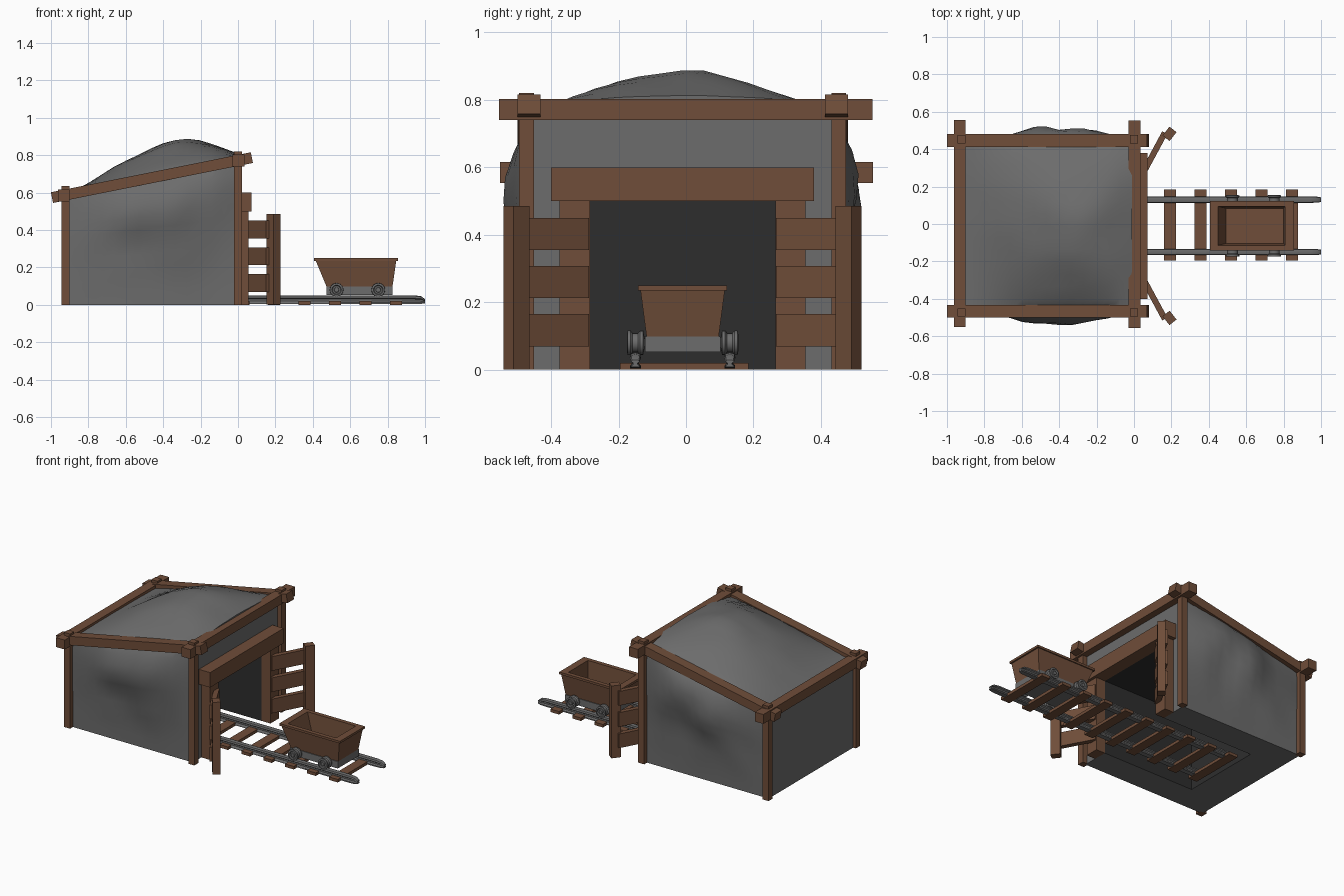
import bpy, bmesh, math
from mathutils import Vector, Matrix, noise

if "Cube" in bpy.data.objects:
    bpy.data.objects.remove(bpy.data.objects["Cube"])

CY = -0.01  # centre line of the mine in y


def material(name, rgb):
    m = bpy.data.materials.new(name)
    m.diffuse_color = (*rgb, 1)
    m.use_nodes = True
    m.node_tree.nodes["Principled BSDF"].inputs["Base Color"].default_value = m.diffuse_color
    return m


WOOD = material("wood", (0.16, 0.075, 0.041))
ROCK = material("rock", (0.15, 0.15, 0.15))
DARK = material("dark", (0.027, 0.027, 0.027))


def finish(name, bm, mats, smooth=None):
    me = bpy.data.meshes.new(name)
    bm.to_mesh(me)
    bm.free()
    for m in mats:
        me.materials.append(m)
    ob = bpy.data.objects.new(name, me)
    bpy.context.collection.objects.link(ob)
    if smooth:
        bpy.ops.object.select_all(action='DESELECT')
        ob.select_set(True)
        bpy.context.view_layer.objects.active = ob
        bpy.ops.object.shade_smooth_by_angle(angle=math.radians(smooth))
    return ob


def box(name, centre, size, rot=None, mat=WOOD):
    bm = bmesh.new()
    r = rot if rot else Matrix()
    bmesh.ops.create_cube(bm, size=1, matrix=Matrix.Translation(centre) @ r @ Matrix.Diagonal((*size, 1)))
    return finish(name, bm, [mat])


def span(name, x, y, z, mat=WOOD):
    c = [(a[0] + a[1]) / 2 for a in (x, y, z)]
    return box(name, c, [a[1] - a[0] for a in (x, y, z)], None, mat)


def patch(bm, f, nu, nv, out, mi=0):
    """Grid surface f(u, v), turned to face the direction out."""
    g = [[bm.verts.new(f(i / nu, j / nv)) for j in range(nv + 1)] for i in range(nu + 1)]
    faces = [bm.faces.new((g[i][j], g[i + 1][j], g[i + 1][j + 1], g[i][j + 1]))
             for i in range(nu) for j in range(nv)]
    total = Vector()
    for fc in faces:
        fc.normal_update()
        total += fc.normal * fc.calc_area()
        fc.material_index = mi
    if total.dot(Vector(out)) < 0:
        for fc in faces:
            fc.normal_flip()


# Rock hill with a tunnel
X0, X1, W = -0.925, -0.01, 0.455
TY0, TY1, TX, TZ = -0.285, 0.265, -0.69, 0.5


def lerp(a, b, t):
    return a + (b - a) * t


def lump(x, y, z):
    return noise.noise(Vector((x * 5, y * 5, z * 5)))


def roof_z(t, s):
    x, y = lerp(X0, X1, t), lerp(-1, 1, s)
    bump = math.sin(math.pi * 0.93 * t ** 1.3) * (1 - y * y)
    return 0.59 + 0.205 * (x - X0) + bump * (0.165 + 0.025 * lump(x, y * 0.5, 0))


def roof(u, v):
    return (lerp(X0, X1, u), CY + lerp(-W, W, v), roof_z(u, v))


def side(sign):
    def f(u, v):
        x = lerp(X0, X1, u)
        z = v * roof_z(u, 0)
        b = math.sin(math.pi * u ** 1.3) * math.sin(math.pi * v ** 2.3)
        b = b * (0.068 + 0.03 * lump(x, sign, z)) + 0.012 * lump(x, sign, z) * math.sin(math.pi * u) * math.sin(math.pi * v)
        return (x, CY + sign * (W + b), z)
    return f


def back(u, v):
    z = v * roof_z(0, 0)
    y = CY + lerp(-W, W, u)
    return (X0 - 0.015 * lump(9, y, z) * math.sin(math.pi * u) * math.sin(math.pi * v), y, z)


def quad(bm, a, b, d, out, mi=0):
    a, b, d = Vector(a), Vector(b), Vector(d)
    patch(bm, lambda u, v: a + (b - a) * u + (d - a) * v, 1, 1, out, mi)


bm = bmesh.new()
patch(bm, roof, 14, 14, (0, 0, 1))
for s in (-1, 1):
    patch(bm, side(s), 14, 10, (0, s, 0))
patch(bm, back, 10, 8, (-1, 0, 0))
yl, yr = CY - W, CY + W
patch(bm, lambda u, v: (X1, lerp(yl, yr, u), lerp(TZ, roof_z(1, u), v)), 14, 1, (1, 0, 0))
for a, b in ((yl, TY0), (TY1, yr)):
    quad(bm, (X1, a, 0), (X1, b, 0), (X1, a, TZ), (1, 0, 0))
    quad(bm, (X0, a, 0), (X1, a, 0), (X0, b, 0), (0, 0, -1))
quad(bm, (X0, TY0, 0), (TX, TY0, 0), (X0, TY1, 0), (0, 0, -1))
# dark tunnel lining
quad(bm, (X1, TY0, 0), (TX, TY0, 0), (X1, TY0, TZ), (0, 1, 0), 1)
quad(bm, (X1, TY1, 0), (TX, TY1, 0), (X1, TY1, TZ), (0, -1, 0), 1)
quad(bm, (X1, TY0, TZ), (TX, TY0, TZ), (X1, TY1, TZ), (0, 0, -1), 1)
quad(bm, (TX, TY0, 0), (TX, TY1, 0), (TX, TY0, TZ), (1, 0, 0), 1)
bmesh.ops.remove_doubles(bm, verts=bm.verts, dist=0.0005)
finish("rock_hill", bm, [ROCK, DARK], 40)

# Timber frame, door frame and open gates, both sides
slope = Matrix.Rotation(-math.atan2(0.213, 1.065), 4, 'Y')
for s, n in ((-1, "left"), (1, "right")):
    py = CY + s * 0.463
    span(f"front_post_{n}", (-0.022, 0.022), (py - 0.022, py + 0.022), (0, 0.82))
    span(f"rear_post_{n}", (-0.945, -0.9), (py - 0.022, py + 0.022), (0, 0.635))
    box(f"slope_beam_{n}", (-0.46, CY + s * 0.456, 0.68), (1.09, 0.068, 0.058), slope)
    jy = CY + s * 0.32
    span(f"door_post_{n}", (-0.012, 0.055), (jy - 0.045, jy + 0.045), (0, 0.5))
    # gate planks and gate post
    a, b = Vector((0.05, CY + s * 0.285, 0)), Vector((0.165, CY + s * 0.498, 0))
    d = b - a
    turn = Matrix.Rotation(math.atan2(d.y, d.x), 4, 'Z')
    for i, z in enumerate((0.117, 0.26, 0.402)):
        box(f"gate_plank_{n}_{i}", (a + b) / 2 + Vector((0, 0, z)), (d.length, 0.032, 0.095), turn)
    box(f"gate_post_{n}", (0.19, CY + s * 0.492, 0.243), (0.06, 0.048, 0.485),
        Matrix.Rotation(s * math.radians(52), 4, 'Z'))
span("front_top_beam", (-0.03, 0.035), (-0.555, 0.553), (0.74, 0.803))
span("rear_top_beam", (-0.963, -0.9), (-0.552, 0.555), (0.553, 0.616))
span("door_lintel", (-0.012, 0.073), (-0.4, 0.38), (0.5, 0.6))

# Track
for i in range(10):
    x = 0.845 - i * 0.163
    span(f"sleeper_{i}", (x - 0.032, x + 0.032), (-0.195, 0.185), (0, 0.02))
RAIL = [(-0.016, 0.004), (0.016, 0.004), (0.016, 0.012), (0.009, 0.02), (0.009, 0.03), (0.017, 0.036),
        (0.014, 0.047), (0, 0.051), (-0.014, 0.047), (-0.017, 0.036), (-0.009, 0.03), (-0.009, 0.02), (-0.016, 0.012)]
ENDS = [(-0.645, 0.5), (-0.64, 1), (0.94, 1), (0.98, 0.86), (1.0, 0.45)]
for s, n in ((-1, "left"), (1, "right")):
    bm = bmesh.new()
    rings = [[bm.verts.new((x, CY + s * 0.14 + p * (0.5 + k / 2), 0.012 + (z - 0.012) * k)) for p, z in RAIL]
             for x, k in ENDS]
    m = len(RAIL)
    for r, q in zip(rings, rings[1:]):
        for i in range(m):
            bm.faces.new((r[i], r[(i + 1) % m], q[(i + 1) % m], q[i]))
    bm.faces.new(rings[0])
    bm.faces.new(rings[-1])
    bmesh.ops.recalc_face_normals(bm, faces=bm.faces)
    finish(f"rail_{n}", bm, [ROCK], 40)

# Mine cart: tapered tub with a rim, as stacked rectangles (x0, x1, half width, z)
TUB = [(0.473, 0.826, 0.107, 0.098), (0.416, 0.846, 0.125, 0.235), (0.406, 0.856, 0.132, 0.235),
       (0.406, 0.856, 0.132, 0.25), (0.45, 0.808, 0.104, 0.25), (0.492, 0.8, 0.094, 0.115)]
bm = bmesh.new()
rings = [[bm.verts.new(p) for p in ((a, CY - w, z), (b, CY - w, z), (b, CY + w, z), (a, CY + w, z))]
         for a, b, w, z in TUB]
for r, q in zip(rings, rings[1:]):
    for i in range(4):
        bm.faces.new((r[i], r[(i + 1) % 4], q[(i + 1) % 4], q[i]))
bm.faces.new(rings[0])
bm.faces.new(rings[-1])
bmesh.ops.recalc_face_normals(bm, faces=bm.faces)
finish("cart_tub", bm, [WOOD])
span("cart_base", (0.473, 0.826), (CY - 0.112, CY + 0.112), (0.052, 0.098), ROCK)

# Wheels: lathed profile of (radius, distance from the centre line)
WHEEL = [(0, 0.11), (0.037, 0.117), (0.037, 0.126), (0.029, 0.132), (0.029, 0.148),
         (0.036, 0.154), (0.036, 0.163), (0.026, 0.165), (0.022, 0.158), (0.014, 0.158), (0.012, 0.165), (0, 0.165)]
for i, x in enumerate((0.527, 0.75)):
    for s, n in ((-1, "left"), (1, "right")):
        bm = bmesh.new()
        vs = [bm.verts.new((x + r, CY + s * d, 0.08)) for r, d in WHEEL]
        es = [bm.edges.new(e) for e in zip(vs, vs[1:])]
        bmesh.ops.spin(bm, geom=vs + es, cent=(x, CY, 0.08), axis=(0, 1, 0), angle=math.tau, steps=16)
        bmesh.ops.remove_doubles(bm, verts=bm.verts, dist=0.0003)
        bmesh.ops.recalc_face_normals(bm, faces=bm.faces)
        finish(f"wheel_{n}_{i}", bm, [ROCK], 35)
